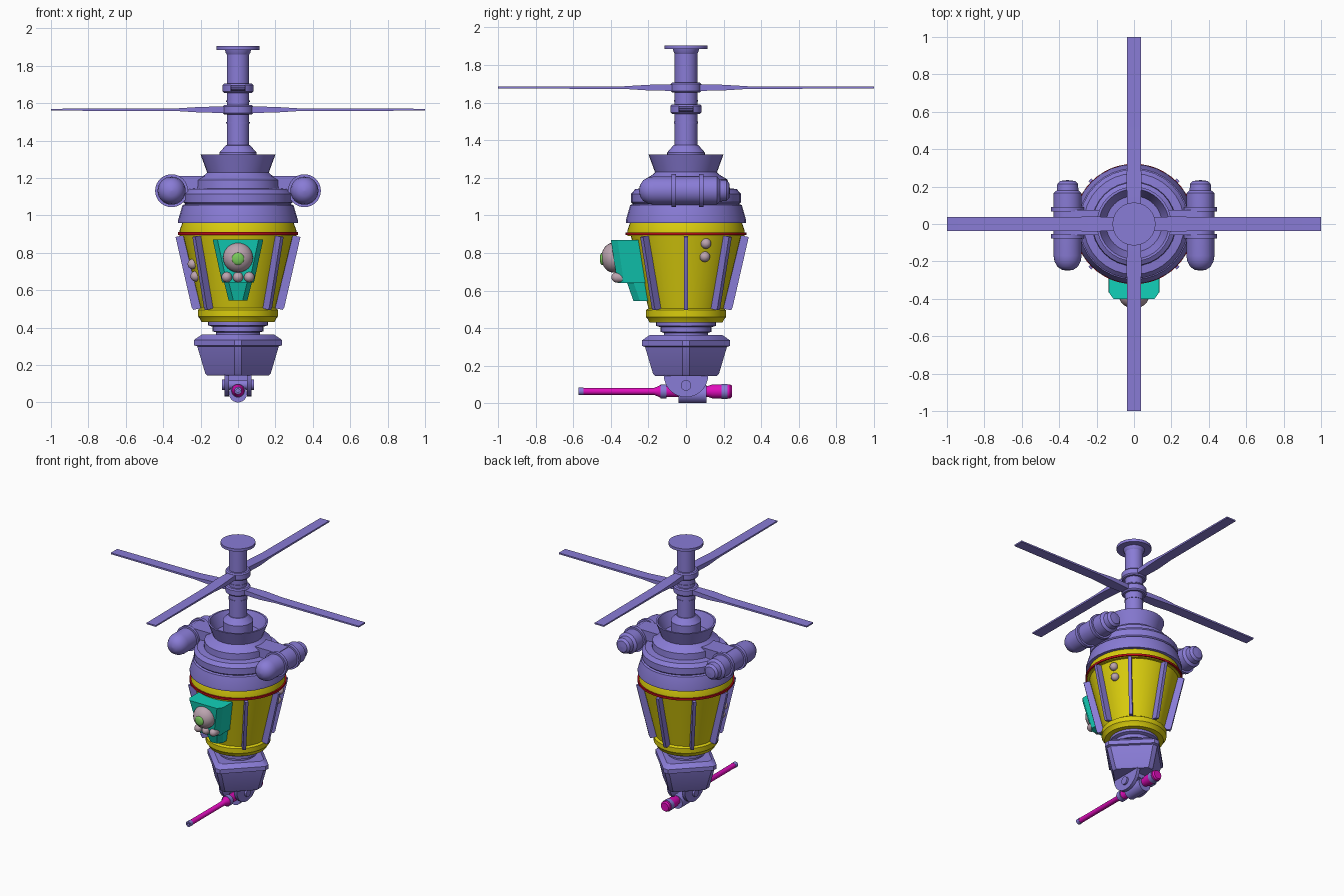
import bpy, bmesh, math
from mathutils import Matrix, Vector

if "Cube" in bpy.data.objects:
    bpy.data.objects.remove(bpy.data.objects["Cube"])


def material(name, rgb):
    m = bpy.data.materials.new(name)
    m.diffuse_color = (*rgb, 1)
    m.use_nodes = True
    m.node_tree.nodes["Principled BSDF"].inputs["Base Color"].default_value = m.diffuse_color
    return m


PURPLE = material("purple", (0.25, 0.20, 0.67))
YELLOW = material("yellow", (0.70, 0.61, 0.004))
TEAL = material("teal", (0.006, 0.64, 0.49))
PINK = material("magenta", (0.74, 0.004, 0.50))
GREY = material("pinkish_grey", (0.50, 0.37, 0.43))
GREEN = material("green", (0.19, 0.58, 0.10))
RED = material("red", (0.50, 0.004, 0.008))


def finish(name, bm, mat, matrix=None, angle=30):
    bmesh.ops.remove_doubles(bm, verts=bm.verts, dist=1e-5)
    if matrix:
        bm.transform(matrix)
    bmesh.ops.recalc_face_normals(bm, faces=bm.faces)
    me = bpy.data.meshes.new(name)
    bm.to_mesh(me)
    bm.free()
    me.materials.append(mat)
    ob = bpy.data.objects.new(name, me)
    bpy.context.collection.objects.link(ob)
    bpy.context.view_layer.objects.active = ob
    ob.select_set(True)
    bpy.ops.object.shade_smooth_by_angle(angle=math.radians(angle))
    ob.select_set(False)
    return ob


def loft(name, loops, mat, matrix=None):
    """Skin equal-length loops of points and cap both ends."""
    bm = bmesh.new()
    rings = [[bm.verts.new(p) for p in loop] for loop in loops]
    n = len(rings[0])
    for a, b in zip(rings, rings[1:]):
        for i in range(n):
            bm.faces.new((a[i], a[(i + 1) % n], b[(i + 1) % n], b[i]))
    bm.faces.new(rings[0])
    bm.faces.new(rings[-1])
    return finish(name, bm, mat, matrix)


def lathe(name, profile, mat, matrix=None, segs=32):
    """Turn (radius, height) points about z."""
    pts = [(max(r, 1e-4), z) for r, z in profile]
    loops = [[(r * math.cos(k * math.tau / segs), r * math.sin(k * math.tau / segs), z)
              for k in range(segs)] for r, z in pts]
    return loft(name, loops, mat, matrix)


def prism(name, pts, thick, mat, matrix=None):
    """Extrude an (x, z) outline along y."""
    return loft(name, [[(x, s * thick / 2, z) for x, z in pts] for s in (-1, 1)], mat, matrix)


def box(name, x0, x1, y0, y1, z0, z1, mat):
    return loft(name, [[(x0, y0, z), (x1, y0, z), (x1, y1, z), (x0, y1, z)] for z in (z0, z1)], mat)


def along_y(x, z, y=0.0):
    """Lathe axis turned to point at the front (-y)."""
    return Matrix.Translation((x, y, z)) @ Matrix.Rotation(math.pi / 2, 4, 'X')


# Yellow tank and red band
lathe("tank", [(0, .43), (.195, .43), (.205, .45), (.214, .46), (.214, .495), (.2, .505),
               (.293, .89), (.312, .89), (.312, .92), (.298, .96), (0, .96)], YELLOW, segs=48)
lathe("red_band", [(.28, .895), (.322, .895), (.322, .91), (.28, .91)], RED, segs=48)

# Stepped head with the open funnel on top
lathe("head", [(0, .955), (.32, .96), (.32, .975), (.297, 1.055), (.282, 1.06), (.292, 1.07),
               (.292, 1.115), (.27, 1.14), (.225, 1.145), (.222, 1.19), (.18, 1.215),
               (.165, 1.23), (.2, 1.325), (.187, 1.325), (.15, 1.235), (0, 1.235)], PURPLE)
lathe("mast_collar", [(0, 1.23), (.1, 1.23), (.1, 1.335), (.065, 1.375), (0, 1.38)], PURPLE)

# Mast, cap and rotor hubs
lathe("mast", [(0, 1.3), (.06, 1.3), (.06, 1.86), (.066, 1.87), (.07, 1.885), (.115, 1.885),
               (.115, 1.905), (0, 1.905)], PURPLE)
BLADE = [(.05, .03, .034), (.1, .034, .034), (.2, .04, .03), (.33, .038, .014), (1.0, .037, .01)]
for label, z, turn in (("lower", 1.565, 0), ("upper", 1.68, 90)):
    lathe(label + "_hub", [(.05, z - .026), (.074, z - .026), (.082, z - .018), (.082, z + .018),
                           (.074, z + .026), (.05, z + .026)], PURPLE)
    lathe(label + "_mast_clip", [(.05, z - .075), (.063, z - .075), (.063, z - .065),
                                 (.05, z - .065)], PURPLE)
    for side in (0, 180):
        loops = [[(r, -w, -t / 2), (r, w, -t / 2), (r, w, t / 2), (r, -w, t / 2)] for r, w, t in BLADE]
        loft(label + "_blade", loops, PURPLE, Matrix.Translation((0, 0, z))
             @ Matrix.Rotation(math.radians(turn + side), 4, 'Z'))

# Side pods on short pylons
for s, side in ((-1, "left"), (1, "right")):
    m = along_y(s * .355, 1.132)
    lathe(side + "_pod", [(0, -.235), (.04, -.23), (.055, -.215), (.058, -.18), (.075, -.165),
                          (.075, .17), (.07, .2), (.055, .228), (.03, .245), (0, .25)], PURPLE, m)
    for y in (.08, -.065):
        lathe(side + "_pod_ring", [(.06, -y - .012), (.088, -y - .012), (.088, -y + .012),
                                   (.06, -y + .012)], PURPLE, m)
    box(side + "_pylon", *sorted((s * .15, s * .36)), -.06, .075, 1.07, 1.21, PURPLE)

# Fins around the tank, none behind the eye unit at the front
for k in range(8):
    if k != 6:
        prism("fin", [(.19, .505), (.24, .495), (.248, .51), (.334, .885), (.28, .895)], .022,
              PURPLE, Matrix.Rotation(k * math.pi / 4, 4, 'Z'))


# Eye unit at the front
def eye_outline(w, front, z):
    return [(-w, -.2, z), (-w, front + .035, z), (-w + .025, front, z),
            (w - .025, front, z), (w, front + .035, z), (w, -.2, z)]


loft("eye_housing", [eye_outline(.085, -.365, .64), eye_outline(.135, -.4, .87)], TEAL)
loft("eye_housing_chin", [eye_outline(.05, -.28, .545), eye_outline(.075, -.315, .645)], TEAL)


def dome(name, r, h, matrix, mat=GREY):
    pts = [(r, -.04)] + [(r * math.cos(a), h * math.sin(a))
                         for a in [i * math.pi / 12 for i in range(7)]]
    lathe(name, [(0, -.04)] + pts, mat, matrix, 24)


dome("main_eye", .08, .066, along_y(0, .775, -.385))
dome("eye_lens", .033, .012, along_y(0, .768, -.447), GREEN)
for x in (-.06, 0, .06):
    dome("small_eye", .028, .03, along_y(x, .67, -.367))

# Pairs of sensor bumps on the tank sides
for angle, heights in ((22, (.85, .78)), (200, (.74, .675))):
    for z in heights:
        r = .2 + (z - .505) * .2416
        m = (Matrix.Rotation(math.radians(angle), 4, 'Z') @ Matrix.Translation((r, 0, z))
             @ Matrix.Rotation(math.radians(103), 4, 'Y'))
        dome("sensor_bump", .028, .028, m)

# Neck and diamond-shaped gondola
lathe("neck", [(0, .34), (.118, .34), (.118, .375), (.135, .38), (.135, .405), (.16, .412),
               (.16, .435), (0, .435)], PURPLE)


def diamond(r, z, c=.018):
    pts = []
    for k in range(4):
        a = k * math.pi / 2
        u, v = Vector((math.cos(a), math.sin(a), 0)), Vector((-math.sin(a), math.cos(a), 0))
        pts += [u * r - v * c, u * r + v * c]
    return [(p.x, p.y, z) for p in pts]


loft("gondola", [diamond(.165, .145), diamond(.175, .155), diamond(.218, .3), diamond(.234, .305),
                 diamond(.234, .335), diamond(.195, .362)], PURPLE)

# Gun mount: half-disc cheeks, bridge, pivot and cradle
cheek = [(.118 * math.cos(a), .15 + .118 * math.sin(a))
         for a in [math.pi + i * math.pi / 16 for i in range(17)]]
for x in (-.06, .06):
    prism("mount_cheek", cheek, .024, PURPLE,
          Matrix.Translation((x, 0, 0)) @ Matrix.Rotation(math.pi / 2, 4, 'Z'))
box("mount_bridge", -.06, .06, -.07, .07, .115, .155, PURPLE)
lathe("pivot_pin", [(0, -.085), (.028, -.085), (.028, .085), (0, .085)], PURPLE,
      Matrix.Translation((0, 0, .095)) @ Matrix.Rotation(math.pi / 2, 4, 'Y'), 16)
lathe("gun_cradle", [(0, -.11), (.048, -.11), (.048, .04), (0, .04)], PURPLE, along_y(0, .048), 24)

# Gun along y, muzzle to the front
gun = along_y(0, .063)
lathe("gun", [(0, -.245), (.03, -.245), (.037, -.235), (.037, -.14), (.03, -.12), (.03, .1),
              (.034, .11), (.034, .135), (.018, .17), (.018, .55), (0, .55)], PINK, gun, 24)
lathe("muzzle_tip", [(0, .545), (.02, .545), (.02, .572), (.01, .572), (.01, .555), (0, .555)],
      PURPLE, gun, 16)
for t, r in ((-.205, .04), (.12, .037)):
    lathe("gun_collar", [(.02, t - .016), (r, t - .016), (r, t + .016), (.02, t + .016)],
          PURPLE, gun, 24)
